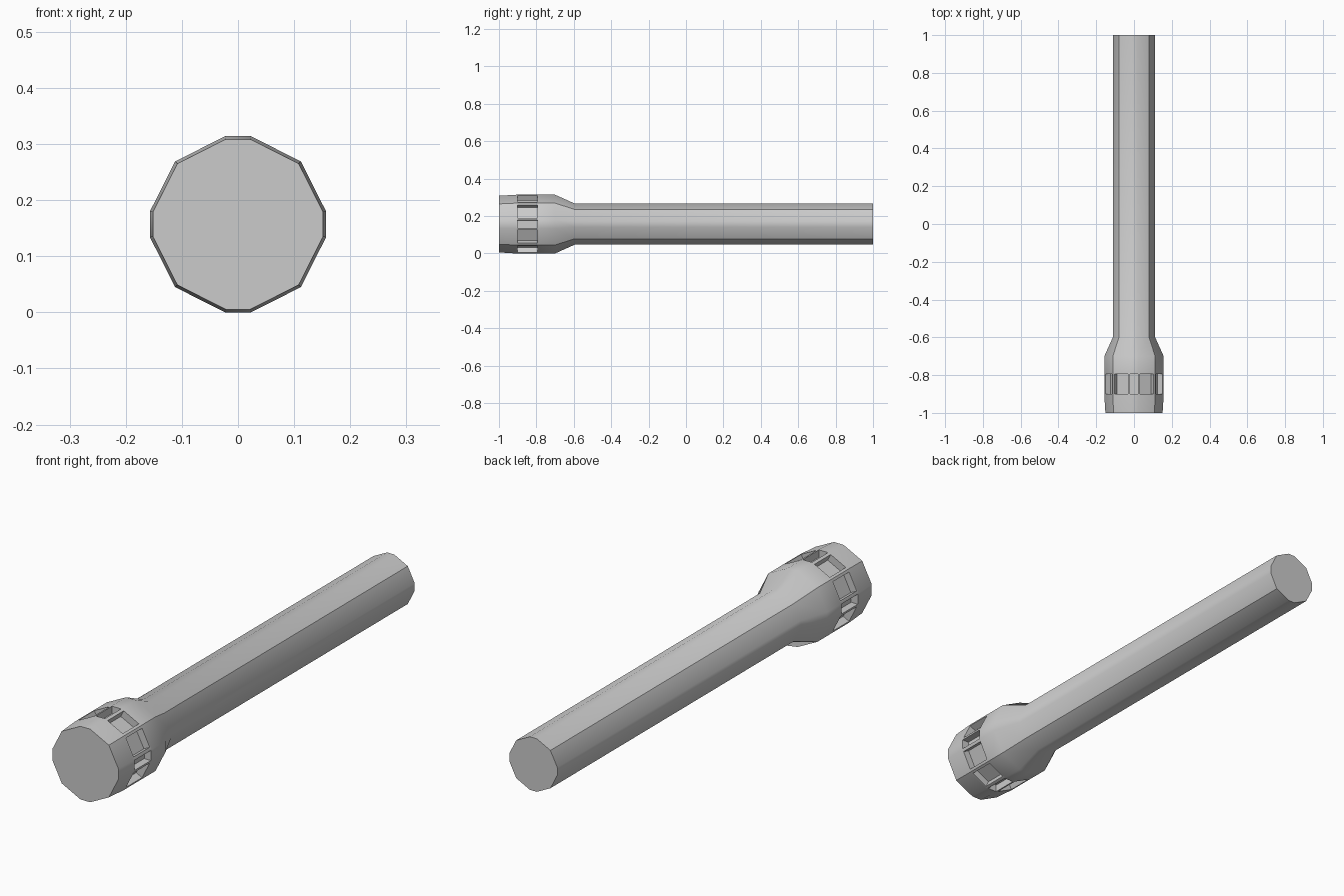
import bpy, bmesh, math
from mathutils import Vector

if "Cube" in bpy.data.objects:
    bpy.data.objects.remove(bpy.data.objects["Cube"])

CENTRE_Z = 0.157

# Cross-section: eight-sided bar with its four axis corners cut flat (12 sides)
quarter = [(0.023, 0.157), (0.112, 0.112), (0.157, 0.023)]
section = []
for q in range(4):
    c, s = round(math.cos(q * math.pi / 2)), round(math.sin(q * math.pi / 2))
    section += [(x * c + z * s, -x * s + z * c) for x, z in quarter]

# Lengthwise profile: (y, scale of section)
profile = [(-1.0, 0.965), (-0.908, 1.0), (-0.788, 1.0),
           (-0.70, 1.0), (-0.595, 0.70), (1.0, 0.70)]
POCKET_BAND = 1
POCKET_DEPTH = 0.03

bm = bmesh.new()
rings = [[bm.verts.new((x * k, y, CENTRE_Z + z * k)) for x, z in section]
         for y, k in profile]
n = len(section)


# Square pocket sunk into one face of the head
def pocket(a, b, c, d, fit):
    outer = [a, b, c, d]
    mid = sum((v.co for v in outer), Vector()) / 4
    inward = Vector((-mid.x, 0, CENTRE_Z - mid.z)).normalized() * POCKET_DEPTH
    rim, floor = [], []
    for v in outer:
        off = v.co - mid
        p = mid + Vector((off.x * fit, off.y * 0.88, off.z * fit))
        rim.append(bm.verts.new(p))
        floor.append(bm.verts.new(p + inward))
    for i in range(4):
        j = (i + 1) % 4
        bm.faces.new((outer[i], outer[j], rim[j], rim[i]))
        bm.faces.new((rim[i], rim[j], floor[j], floor[i]))
    bm.faces.new(floor)


# Skin between rings, with a belt of pockets around the head
for r in range(len(rings) - 1):
    for i in range(n):
        j = (i + 1) % n
        quad = (rings[r][i], rings[r][j], rings[r + 1][j], rings[r + 1][i])
        if r == POCKET_BAND:
            pocket(*quad, fit=0.9 if i % 3 == 2 else 0.78)
        else:
            bm.faces.new(quad)

# End caps
bm.faces.new(rings[0])
bm.faces.new(rings[-1])
bmesh.ops.recalc_face_normals(bm, faces=bm.faces)

mesh = bpy.data.meshes.new("torch_body")
bm.to_mesh(mesh)
bm.free()
body = bpy.data.objects.new("torch_body", mesh)
bpy.context.collection.objects.link(body)
bpy.context.view_layer.objects.active = body
body.select_set(True)
bpy.ops.object.shade_smooth_by_angle(angle=math.radians(30))
